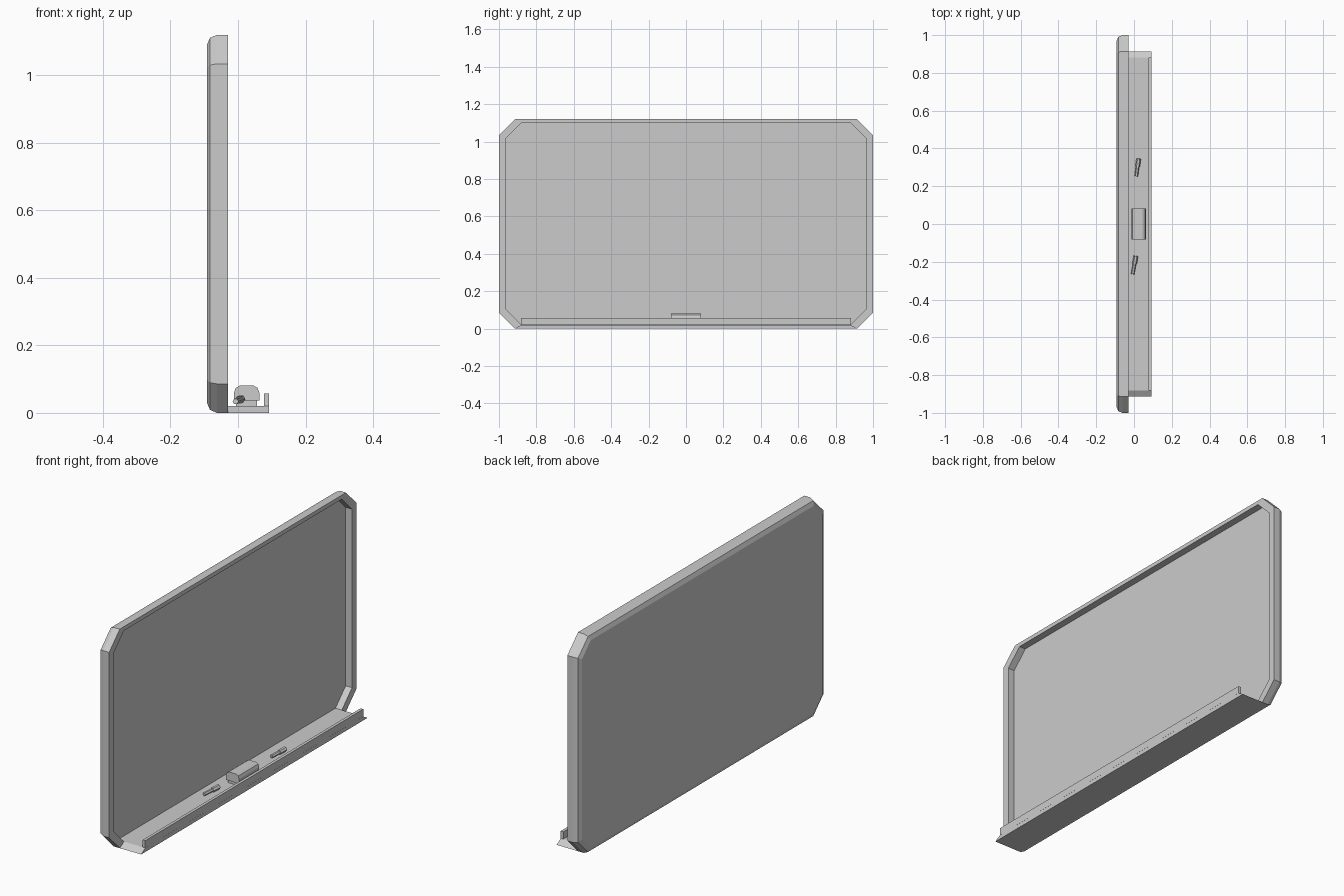
import bpy, bmesh, math
from mathutils import Vector

if "Cube" in bpy.data.objects:
    bpy.data.objects.remove(bpy.data.objects["Cube"])

H = 0.56          # half height of the board, also its centre height
X_FRONT = -0.029  # front plane of the frame
X_MAX = 0.092     # outer edge of the tray


def finish(name, bm):
    bmesh.ops.recalc_face_normals(bm, faces=bm.faces[:])
    me = bpy.data.meshes.new(name)
    bm.to_mesh(me)
    bm.free()
    ob = bpy.data.objects.new(name, me)
    bpy.context.collection.objects.link(ob)
    return ob


def octagon(inset=0.0, scale=1.0):
    """Chamfered rectangle in the YZ plane, starting with the bottom edge."""
    w, h, c = 1 - inset, H - inset, 0.086 - 0.586 * inset
    pts = [(-w + c, -h), (w - c, -h), (w, -h + c), (w, h - c),
           (w - c, h), (-w + c, h), (-w, h - c), (-w, -h + c)]
    return [(y * scale, z * scale + H) for y, z in pts]


def prism(name, rings):
    """Closed solid lofted through rings of points."""
    bm = bmesh.new()
    loops = [[bm.verts.new(p) for p in r] for r in rings]
    n = len(loops[0])
    for a, b in zip(loops, loops[1:]):
        for i in range(n):
            j = (i + 1) % n
            bm.faces.new((a[i], a[j], b[j], b[i]))
    bm.faces.new(loops[0])
    bm.faces.new(loops[-1])
    return finish(name, bm)


# board: rounded back, frame, recessed panel
def make_board():
    bm = bmesh.new()
    profile = [(-0.092, 0.03, 1), (-0.083, 0.009, 1), (-0.062, 0, 1),
               (X_FRONT, 0, 1), (X_FRONT, 0, 0.963), (-0.065, 0, 0.963)]
    loops = [[bm.verts.new((x, y, z)) for y, z in octagon(d, s)]
             for x, d, s in profile]
    tray_face = None
    for k, (a, b) in enumerate(zip(loops, loops[1:])):
        for i in range(8):
            j = (i + 1) % 8
            f = bm.faces.new((a[i], a[j], b[j], b[i]))
            if k == 3 and i == 0:
                tray_face = f
    bm.faces.new(loops[0])
    bm.faces.new(loops[-1])
    # tray floor pulled out of the lower frame strip
    new = bmesh.ops.extrude_discrete_faces(bm, faces=[tray_face])["faces"][0]
    bmesh.ops.translate(bm, verts=new.verts[:], vec=(X_MAX - X_FRONT, 0, 0))
    return finish("board_with_tray", bm)


make_board()

# tray lip
prism("tray_lip", [[(0.077, y, 0.021), (X_MAX, y, 0.021),
                    (X_MAX, y, 0.058), (0.077, y, 0.058)]
                   for y in (-0.881, 0.881)])

# eraser: felt pad and rounded handle
prism("eraser_pad", [[(-0.006, y, 0.021), (0.057, y, 0.021),
                      (0.057, y, 0.037), (-0.006, y, 0.037)]
                     for y in (-0.074, 0.074)])
handle = [(-0.012, 0.036), (0.063, 0.036), (0.063, 0.06), (0.058, 0.074),
          (0.046, 0.081), (0.006, 0.081), (-0.007, 0.074), (-0.012, 0.06)]
prism("eraser_handle", [[(x, y, z) for x, z in handle]
                        for y in (-0.081, 0.081)])


# markers: six-sided barrel with a thicker cap
def marker(name, start, end):
    a, b = Vector(start), Vector(end)
    d = (b - a).normalized()
    u = d.cross(Vector((0, 0, 1))).normalized()
    v = u.cross(d)

    def ring(t, r):
        c = a.lerp(b, t)
        return [c + r * (math.cos(k * math.pi / 3) * u + math.sin(k * math.pi / 3) * v)
                for k in range(6)]
    prism(name, [ring(0, 0.009), ring(0.55, 0.009), ring(0.55, 0.012), ring(1, 0.012)])


marker("marker_left", (-0.007, -0.265, 0.034), (0.010, -0.17, 0.041))
marker("marker_right", (0.012, 0.253, 0.034), (0.025, 0.346, 0.041))
